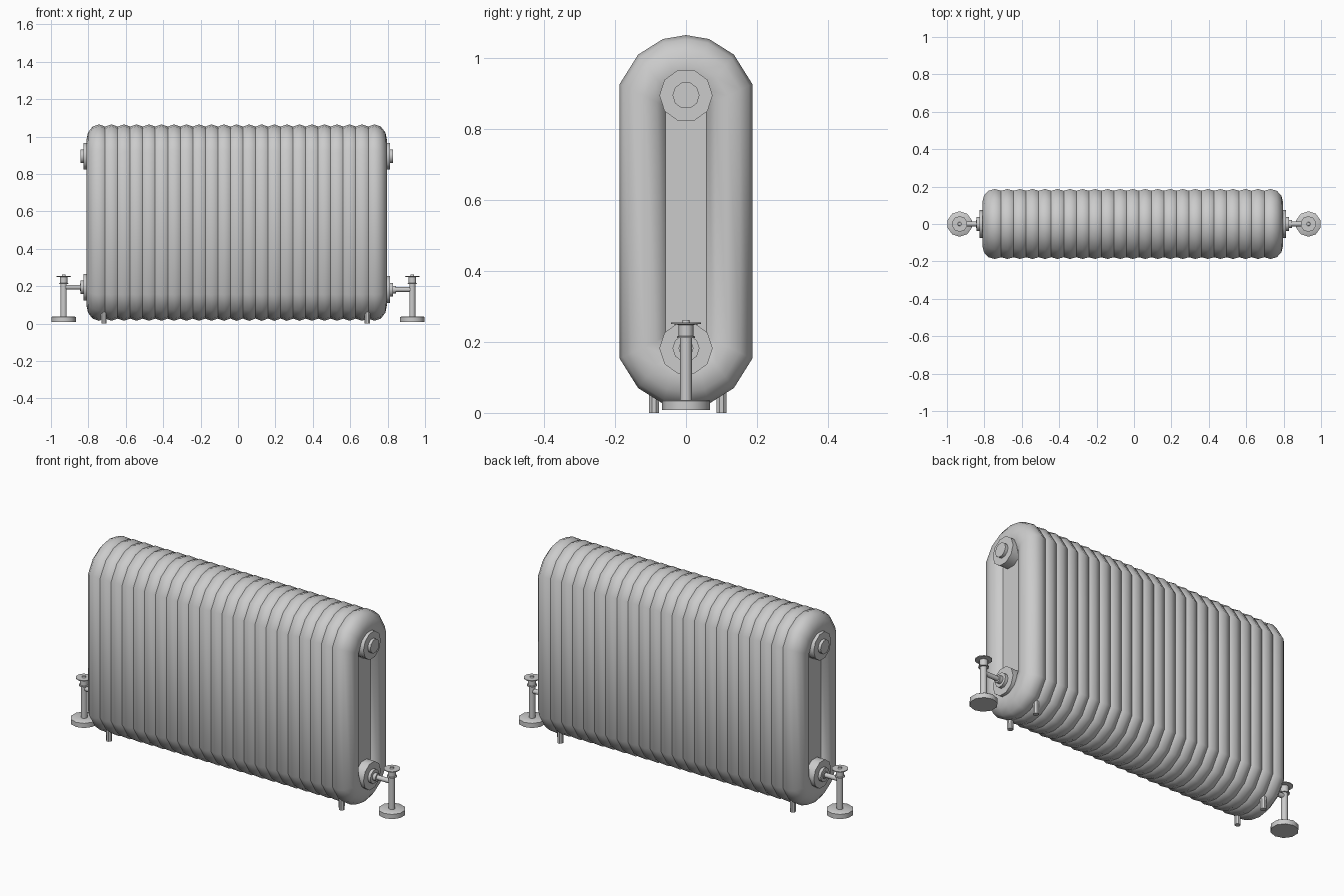
import bpy, bmesh
from math import pi, cos, sin, radians
from mathutils import Vector

if "Cube" in bpy.data.objects:
    bpy.data.objects.remove(bpy.data.objects["Cube"])

MID = -0.007          # centre of the finned body
COUNT, PITCH = 23, 0.067
HALF = 0.067          # half thickness of one section


def make(name, bm):
    bmesh.ops.recalc_face_normals(bm, faces=bm.faces)
    me = bpy.data.meshes.new(name)
    bm.to_mesh(me)
    bm.free()
    ob = bpy.data.objects.new(name, me)
    bpy.context.collection.objects.link(ob)
    return ob


def lathe(bm, origin, axis, profile, n=10):
    """Revolve (distance along axis, radius) pairs into a closed solid."""
    axis = Vector(axis)
    u = Vector((0, 1, 0))
    v = axis.cross(u)
    rings = []
    for d, r in profile:
        ring = []
        for i in range(n):
            a = 2 * pi * (i + 0.5) / n
            ring.append(bm.verts.new(Vector(origin) + axis * d + (v * cos(a) + u * sin(a)) * r))
        rings.append(ring)
    for a, b in zip(rings, rings[1:]):
        for i in range(n):
            j = (i + 1) % n
            bm.faces.new((a[i], a[j], b[j], b[i]))
    bm.faces.new(rings[0])
    bm.faces.new(rings[-1])


def full_loop(quarter, mid):
    """Mirror a quarter outline (side to top) into a closed loop about z = mid."""
    q = quarter
    top = q + [(-y, z) for y, z in reversed(q[:-1])]
    return top + [(-y, 2 * mid - z) for y, z in top]


# radiator sections: rounded tube between an outer and an inner stadium
outer = full_loop([(0.187, 0.927), (0.135, 1.01), (0.065, 1.054), (0, 1.065)], 0.54)
inner = full_loop([(0.048, 0.86), (0.036, 0.88), (0.018, 0.89), (0, 0.893)], 0.54)
bm = bmesh.new()
SIDES = 12
rings = []
for (yo, zo), (yi, zi) in zip(outer, inner):
    ring = []
    for k in range(SIDES):
        a = 2 * pi * k / SIDES
        t = (1 - cos(a)) / 2
        ring.append(bm.verts.new((HALF * sin(a), yo + (yi - yo) * t, zo + (zi - zo) * t)))
    rings.append(ring)
for i, a in enumerate(rings):
    b = rings[(i + 1) % len(rings)]
    for k in range(SIDES):
        m = (k + 1) % SIDES
        bm.faces.new((a[k], a[m], b[m], b[k]))
sections = make("radiator_sections", bm)
sections.location.x = MID - PITCH * (COUNT - 1) / 2
arr = sections.modifiers.new("repeat", 'ARRAY')
arr.count = COUNT
arr.use_relative_offset = False
arr.use_constant_offset = True
arr.constant_offset_displace = (PITCH, 0, 0)

# recessed core closing the slot between the columns
bm = bmesh.new()
bmesh.ops.create_cube(bm, size=1)
for v in bm.verts:
    v.co = (MID + v.co.x * 1.54, v.co.y * 0.13, 0.54 + v.co.z * 0.8)
make("core", bm)

for side, label, low_z in ((-1, "left", 0.195), (1, "right", 0.182)):
    ax = (side, 0, 0)
    # upper plug and lower union: flange plus nut
    for name, z in (("upper_plug", 0.895), ("lower_union", low_z)):
        bm = bmesh.new()
        lathe(bm, (MID, 0, z), ax, [(0.74, 0.075), (0.819, 0.075), (0.819, 0.038), (0.835, 0.038)])
        make(f"{label}_{name}", bm)

    # valve: floor plate, riser, collar and handwheel
    vx = side * 0.932
    bm = bmesh.new()
    lathe(bm, (vx, 0, 0), (0, 0, 1),
          [(0.008, 0.068), (0.034, 0.068), (0.037, 0.064), (0.037, 0.017), (0.211, 0.017),
           (0.211, 0.026), (0.215, 0.026), (0.217, 0.021), (0.248, 0.021), (0.251, 0.042),
           (0.255, 0.042), (0.255, 0.011), (0.262, 0.009)])
    make(f"{label}_valve", bm)
    # connecting arm
    bm = bmesh.new()
    lathe(bm, (0, 0, low_z), ax, [(0.81, 0.021), (0.846, 0.021), (0.846, 0.013), (0.932, 0.013)])
    make(f"{label}_valve_arm", bm)

    # feet under the end sections
    for y, where in ((-0.09, "front"), (0.1, "back")):
        bm = bmesh.new()
        lathe(bm, (MID - 0.006 + side * 0.704, y, 0), (0, 0, 1), [(0, 0.015), (0.12, 0.017)], 8)
        make(f"{label}_{where}_foot", bm)

# smooth shading with sharp rims
bpy.ops.object.select_all(action='DESELECT')
for ob in bpy.context.collection.objects:
    ob.select_set(True)
bpy.context.view_layer.objects.active = sections
bpy.ops.object.shade_smooth_by_angle(angle=radians(40))
